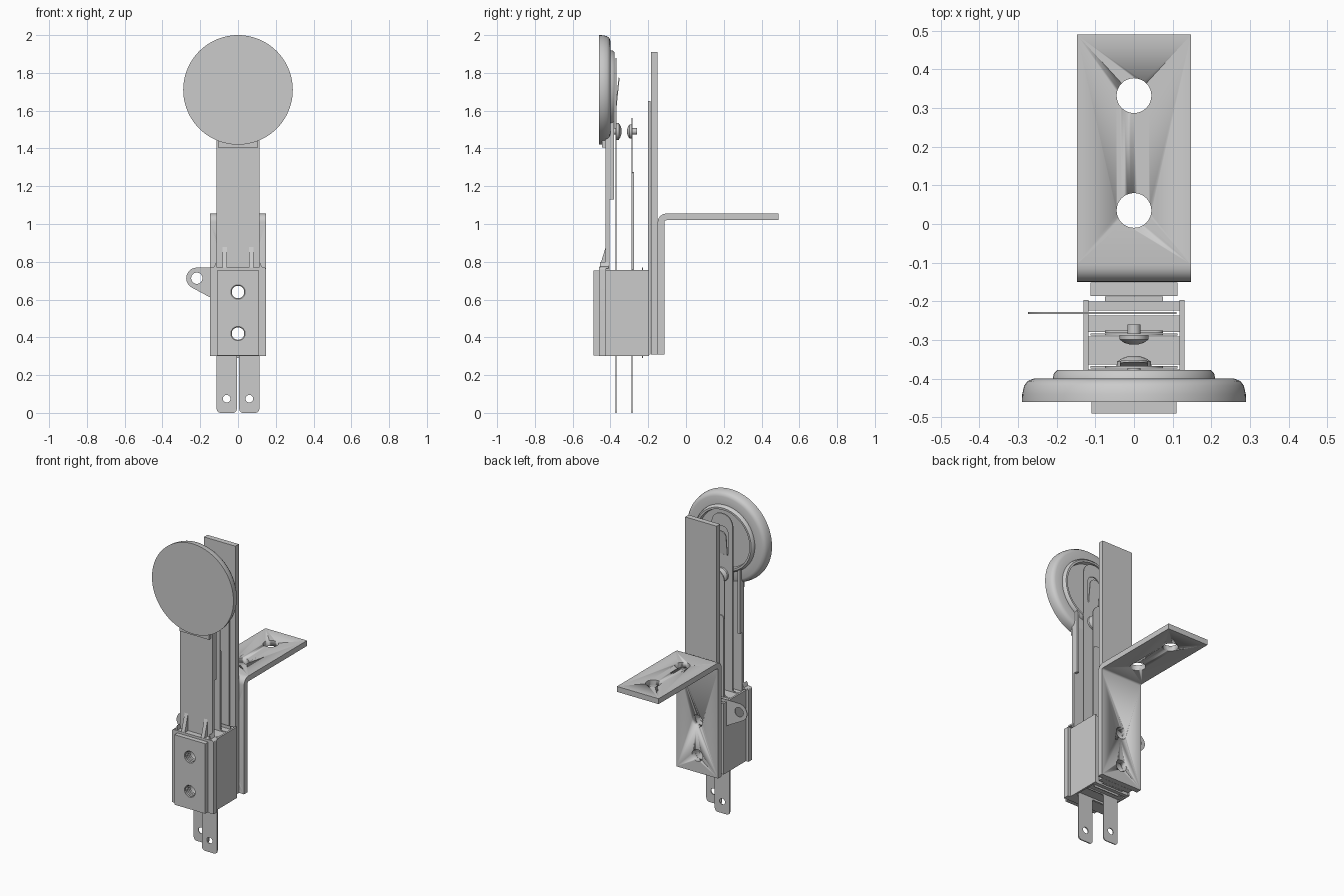
import bpy, bmesh
from math import sin, cos, pi, radians
from mathutils import Vector, Matrix

if "Cube" in bpy.data.objects:
    bpy.data.objects.remove(bpy.data.objects["Cube"])


def finish(name, bm):
    bmesh.ops.remove_doubles(bm, verts=bm.verts, dist=1e-5)
    bmesh.ops.recalc_face_normals(bm, faces=bm.faces)
    me = bpy.data.meshes.new(name)
    bm.to_mesh(me)
    bm.free()
    ob = bpy.data.objects.new(name, me)
    bpy.context.collection.objects.link(ob)
    bpy.ops.object.select_all(action='DESELECT')
    ob.select_set(True)
    bpy.context.view_layer.objects.active = ob
    bpy.ops.object.shade_smooth_by_angle(angle=radians(35))
    return ob


def circle(u, v, r, n=32):
    return [(u + r * cos(2 * pi * i / n), v + r * sin(2 * pi * i / n)) for i in range(n)]


def rounded(points, n=6):
    """Polygon from (u, v, corner radius) points with rounded corners."""
    out = []
    for i, (u, v, r) in enumerate(points):
        p = Vector((u, v))
        if not r:
            out.append((u, v))
            continue
        a = (Vector(points[i - 1][:2]) - p).normalized() * r
        b = (Vector(points[(i + 1) % len(points)][:2]) - p).normalized() * r
        for k in range(n + 1):
            t = k / n * pi / 2
            q = p + a * (1 - sin(t)) + b * (1 - cos(t))
            out.append((q.x, q.y))
    return out


def rect(u0, u1, v0, v1, r=0):
    return rounded([(u0, v0, r), (u1, v0, r), (u1, v1, r), (u0, v1, r)])


def plate(name, loops, w0, w1, axis='y'):
    """Extrude an outline (first loop) with holes (other loops) along an axis."""
    cu = bpy.data.curves.new(name, 'CURVE')
    cu.dimensions, cu.fill_mode, cu.extrude = '2D', 'BOTH', (w1 - w0) / 2
    for pts in loops:
        sp = cu.splines.new('POLY')
        sp.points.add(len(pts) - 1)
        for p, (u, v) in zip(sp.points, pts):
            p.co = (u, v, 0, 1)
        sp.use_cyclic_u = True
    tmp = bpy.data.objects.new(name + "_outline", cu)
    bpy.context.collection.objects.link(tmp)
    bpy.context.view_layer.update()
    me = bpy.data.meshes.new_from_object(tmp.evaluated_get(bpy.context.evaluated_depsgraph_get()))
    bm = bmesh.new()
    bm.from_mesh(me)
    bpy.data.objects.remove(tmp)
    bpy.data.curves.remove(cu)
    bpy.data.meshes.remove(me)
    mid = (w0 + w1) / 2
    for vert in bm.verts:
        u, v, w = vert.co
        vert.co = (u, w + mid, v) if axis == 'y' else (w + mid, u, v)
    return finish(name, bm)


def lathe(name, profile, z, n=64):
    """Revolve (radius, y) points about a front-to-back axis at height z."""
    bm = bmesh.new()
    vs = [bm.verts.new((r, y, z)) for r, y in profile]
    es = [bm.edges.new(p) for p in zip(vs, vs[1:])]
    bmesh.ops.spin(bm, geom=vs + es, cent=(0, 0, z), axis=(0, 1, 0), angle=2 * pi, steps=n)
    return finish(name, bm)


def cut(ob, cutters):
    for c in cutters:
        m = ob.modifiers.new("hole", 'BOOLEAN')
        m.operation, m.solver, m.object = 'DIFFERENCE', 'EXACT', c
        bpy.context.view_layer.objects.active = ob
        bpy.ops.object.modifier_apply(modifier=m.name)
        bpy.data.objects.remove(c)


SCREWS = (0.64, 0.42)


def screw_holes(r=0.038):
    return [circle(0, z, r) for z in SCREWS]


# round target face with stepped, recessed back
lathe("target_disc", [(0, -0.46), (0.29, -0.46), (0.289, -0.44), (0.284, -0.418), (0.275, -0.406),
                      (0.26, -0.40), (0.21, -0.40), (0.207, -0.386), (0.199, -0.378),
                      (0.187, -0.378), (0.183, -0.404), (0, -0.404)], 1.71, 96)

# stem, clamp base and base ribs
plate("target_stem", [rect(-0.115, 0.115, 0.75, 1.52)], -0.425, -0.405)
plate("target_base", [rounded([(-0.148, 0.3, 0), (0.148, 0.3, 0), (0.148, 0.77, 0.012),
                               (-0.148, 0.77, 0.012)])] + screw_holes(), -0.46, -0.423)
plate("stem_collar", [rect(-0.105, 0.105, 1.405, 1.46)], -0.445, -0.42)
for s in (-1, 1):
    plate("base_rib", [[(-0.46, 0.765), (-0.42, 0.765), (-0.42, 0.895)]],
          s * 0.07 - 0.012, s * 0.07 + 0.012, 'x')
    plate("base_shoulder", [[(s * 0.11, 0.765), (s * 0.146, 0.765), (s * 0.125, 0.775), (s * 0.115, 0.8)]],
          -0.455, -0.41)
    plate("stem_rail", [rect(*sorted((s * 0.098, s * 0.115)), 1.13, 1.55)], -0.406, -0.382)

# front clamp plate with raised hole lips
plate("clamp_plate", [rect(-0.11, 0.11, 0.305, 0.755)] + screw_holes(), -0.49, -0.459)
for z in SCREWS:
    for k in range(4):
        y = -0.487 + k * 0.014
        lathe("screw_thread", [(0.039, y), (0.033, y + 0.005), (0.039, y + 0.01)], z, 32)

# switch stack: side walls and insulating spacers
for s in (-1, 1):
    plate("stack_side_wall", [rect(*sorted((s * 0.118, s * 0.13)), 0.3, 0.757)], -0.424, -0.196)
for y0, y1, z0 in ((-0.424, -0.376, 0.3), (-0.364, -0.291, 0.31), (-0.279, -0.237, 0.305), (-0.224, -0.2, 0.3)):
    plate("insulator", [rect(-0.12, 0.12, z0, 0.752)] + screw_holes(), y0, y1)

# contact blades with solder tabs
front = rounded([(0.006, 0, 0.022), (0.113, 0, 0.022), (0.113, 0.75, 0), (0.075, 0.76, 0), (0.075, 1.88, 0.07),
                 (-0.075, 1.88, 0.07), (-0.075, 0.76, 0), (-0.113, 0.75, 0), (-0.113, 0.3, 0), (0.006, 0.3, 0)])
slot = rounded([(-0.042, 1.62, 0), (0.042, 1.62, 0), (0.042, 1.8, 0.04), (-0.042, 1.8, 0.04)])
plate("front_blade", [front, circle(0.06, 0.075, 0.02), slot] + screw_holes(), -0.374, -0.367)
back = rounded([(-0.006, 0, 0.022), (-0.006, 0.3, 0), (0.113, 0.3, 0), (0.113, 0.75, 0), (0.075, 0.76, 0),
                (0.075, 1.56, 0.07), (-0.075, 1.56, 0.07), (-0.075, 0.76, 0), (-0.113, 0.75, 0),
                (-0.113, 0, 0.022)])
plate("back_blade", [back, circle(-0.06, 0.075, 0.02)] + screw_holes(), -0.289, -0.283)
plate("blade_stiffener", [rect(-0.075, 0.075, 0.31, 1.275, 0.02)] + screw_holes(), -0.282, -0.276)

# tongue bent out of the front blade
tongue = plate("blade_tongue", [rounded([(-0.036, 1.615, 0), (0.036, 1.615, 0), (0.036, 1.775, 0.034),
                                         (-0.036, 1.775, 0.034)])], -0.374, -0.368)
pivot = Vector((0, -0.371, 1.615))
tongue.data.transform(Matrix.Translation(pivot) @ Matrix.Rotation(radians(-6), 4, 'X')
                      @ Matrix.Translation(-pivot))

# domed contact points
lathe("front_contact", [(0, -0.39), (0.017, -0.39), (0.017, -0.367), (0.045, -0.367), (0.044, -0.356),
                        (0.03, -0.347), (0.015, -0.342), (0, -0.341)], 1.49, 32)
lathe("back_contact", [(0, -0.26), (0.017, -0.26), (0.017, -0.289), (0.038, -0.289), (0.037, -0.299),
                       (0.026, -0.307), (0.013, -0.311), (0, -0.312)], 1.49, 32)

# thin lug plate with wiring eyelet
arc = [(-0.218 + 0.056 * cos(radians(a)), 0.713 + 0.056 * sin(radians(a))) for a in range(90, 241, 10)]
plate("eyelet_lug", [[(0.11, 0.29), (0.11, 0.769)] + arc + [(-0.145, 0.61), (-0.11, 0.59), (-0.11, 0.35),
                     (-0.07, 0.29)], circle(-0.218, 0.713, 0.03)] + screw_holes(), -0.233, -0.228)

# backing strip and stiff back plate
plate("backing_strip", [rect(-0.075, 0.075, 0.31, 1.65)] + screw_holes(), -0.2, -0.187)
plate("back_plate", [rect(-0.112, 0.112, 0.31, 1.91)] + screw_holes(), -0.186, -0.151)

# bent mounting bracket
bracket = plate("mounting_bracket", [rounded([(-0.15, 0.31, 0), (-0.115, 0.31, 0), (-0.115, 1.02, 0.012),
                                              (0.49, 1.02, 0), (0.49, 1.055, 0), (-0.15, 1.055, 0.045)])],
                -0.148, 0.148, 'x')
cutters = []
for z in SCREWS:
    cutters.append(lathe("cutter", [(0, -0.2), (0.038, -0.2), (0.038, -0.05), (0, -0.05)], z, 32))
for y in (0.035, 0.332):
    c = lathe("cutter", [(0, -0.1), (0.045, -0.1), (0.045, 0.1), (0, 0.1)], 0, 32)
    c.data.transform(Matrix.Translation((0, y, 1.04)) @ Matrix.Rotation(pi / 2, 4, 'X'))
    cutters.append(c)
for c in cutters:
    c.hide_render = True
cut(bracket, cutters)
